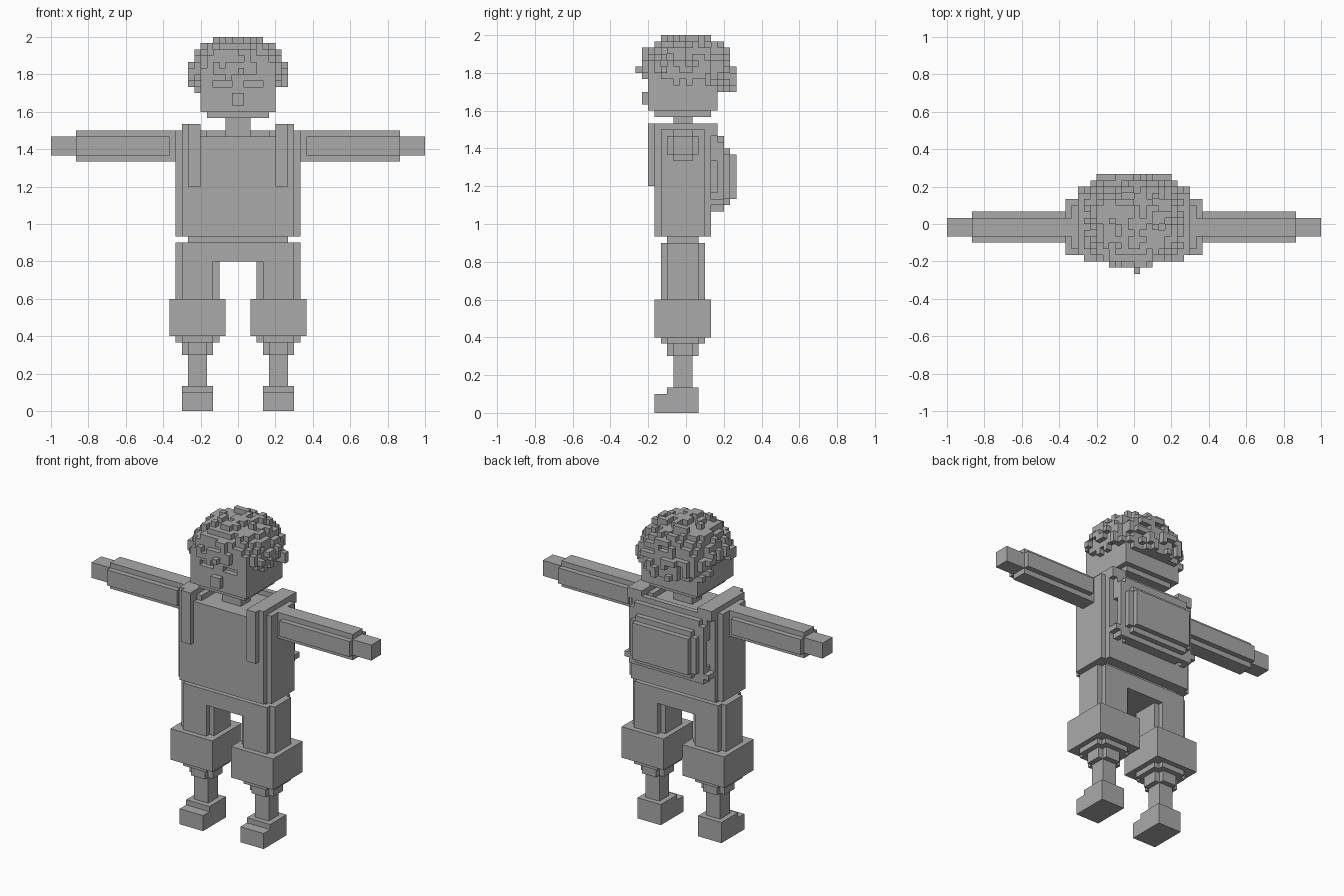
import bpy, bmesh, random

if "Cube" in bpy.data.objects:
    bpy.data.objects.remove(bpy.data.objects["Cube"])

U = 1 / 30  # one block
skin = bpy.data.materials.new("plain grey")
skin.diffuse_color = (0.4, 0.4, 0.4, 1)
skin.use_nodes = True
skin.node_tree.nodes["Principled BSDF"].inputs["Base Color"].default_value = skin.diffuse_color


def finish(name, bm):
    bmesh.ops.recalc_face_normals(bm, faces=bm.faces)
    bmesh.ops.scale(bm, vec=(U, U, U), verts=bm.verts)
    me = bpy.data.meshes.new(name)
    bm.to_mesh(me)
    bm.free()
    me.materials.append(skin)
    ob = bpy.data.objects.new(name, me)
    bpy.context.collection.objects.link(ob)
    return ob


def prism(bm, profile, axis, lo, hi):
    """Extrude a 2D outline along x, y or z."""
    def put(a, b, c):
        return {"x": (c, a, b), "y": (a, c, b), "z": (a, b, c)}[axis]
    low = [bm.verts.new(put(a, b, lo)) for a, b in profile]
    high = [bm.verts.new(put(a, b, hi)) for a, b in profile]
    bm.faces.new(low)
    bm.faces.new(high)
    n = len(profile)
    for i in range(n):
        j = (i + 1) % n
        bm.faces.new((low[i], low[j], high[j], high[i]))


def block(name, x, y, z, notch=0, axis="z"):
    """Box, optionally with stepped corners along one axis."""
    r = {"x": x, "y": y, "z": z}
    (a0, a1), (b0, b1) = [r[k] for k in "xyz" if k != axis]
    n = notch
    if n:
        p = [(a0 + n, b0), (a1 - n, b0), (a1 - n, b0 + n), (a1, b0 + n),
             (a1, b1 - n), (a1 - n, b1 - n), (a1 - n, b1), (a0 + n, b1),
             (a0 + n, b1 - n), (a0, b1 - n), (a0, b0 + n), (a0 + n, b0 + n)]
    else:
        p = [(a0, b0), (a1, b0), (a1, b1), (a0, b1)]
    bm = bmesh.new()
    prism(bm, p, axis, *r[axis])
    return finish(name, bm)


def pair(name, x, y, z, notch=0, axis="z"):
    block("right_" + name, x, y, z, notch, axis)
    block("left_" + name, (-x[1], -x[0]), y, z, notch, axis)


# Shoes, stepped down at the toe
for side, x0 in (("right", 4), ("left", -9)):
    bm = bmesh.new()
    prism(bm, [(-5, 0), (2, 0), (2, 4), (-3, 4), (-3, 3), (-5, 3)], "x", x0, x0 + 5)
    finish(side + "_shoe", bm)

# Legs
pair("ankle", (5, 8), (-2, 1), (4, 9))
pair("lower_cuff", (4, 9), (-3, 2), (9, 11), 1)
pair("upper_cuff", (3, 10), (-4, 3), (11, 12), 1)
pair("trouser_cuff", (2, 11), (-5, 4), (12, 18))
pair("thigh", (3, 10), (-4, 3), (18, 24), 1)
block("hips", (-10, 10), (-4, 3), (24, 27), 1)
block("waist", (-8, 8), (-3, 2), (27, 28))

# Torso and shoulders
block("torso", (-10, 10), (-5, 4), (28, 44), 1)
pair("shoulder", (5, 10), (-4, 3), (44, 45))
pair("shoulder_strap", (6, 9), (-5, 5), (44, 46))
pair("front_strap", (6, 8), (-6, -5), (36, 46))
pair("back_strap", (6, 8), (4, 5), (40, 44))

# Backpack, stepped layers
for i, (hx, z0, z1) in enumerate(((7, 32, 45), (8, 32, 44), (7, 33, 42), (6, 34, 41))):
    block(f"backpack_layer_{i + 1}", (-hx, hx), (4 + i, 5 + i), (z0, z1),
          1 if i < 3 else 0, "y")
pair("backpack_buckle", (6, 9), (4, 6), (32, 35), 1, "y")

# Arms
pair("sleeve", (11, 26), (-3, 2), (40, 45), 1, "x")
pair("armhole", (10, 11), (-2, 1), (40, 45))
pair("hand", (26, 30), (-2, 1), (41, 44))

# Head
block("neck", (-2, 2), (-2, 1), (44, 47))
block("chin", (-5, 5), (-5, 4), (47, 48))
block("nose", (-1, 1), (-7, -6), (49, 51))
block("head", (-6, 6), (-5, 5), (48, 55))
# Face plate leaves two recessed eye slots
block("face_lower", (-6, 6), (-6, -5), (48, 52))
block("face_upper", (-6, 6), (-6, -5), (53, 55))
block("face_middle", (-1, 1), (-6, -5), (52, 53))
pair("temple", (4, 6), (-6, -5), (52, 53))

# Curly hair: rounded block cap with random curls
random.seed(7)


def hairline(y):
    return 54 if y < -5 else 53 if y < 3 else 51


cap = set()
for x in range(-8, 8):
    for y in range(-8, 8):
        for z in range(48, 60):
            d = (abs((x + .5) / 7) ** 2.7 + abs((y + .5) / 6.8) ** 2.7
                 + abs((z + .5 - 53.5) / 5.6) ** 2.7)
            if d < 1 and z >= hairline(y):
                cap.add((x, y, z))
steps = [(1, 0, 0), (-1, 0, 0), (0, 1, 0), (0, -1, 0), (0, 0, 1), (0, 0, -1)]
curls = set()
for p in sorted(cap):
    for s in steps:
        q = tuple(a + b for a, b in zip(p, s))
        chance = 0.16 if s[2] else 0.34
        if s[2] > 0:
            chance = 0.4
        if q[1] == -8:
            chance = 0.08
        if q not in cap and random.random() < chance:
            curls.add(q)
hair = cap | curls
hair |= {(x, y, 59) for x in (-1, 0, 1) for y in (-1, 0)}
# Keep the eyes clear
hair = {p for p in hair if not (p[1] < -5 and p[2] < 53)}

bm = bmesh.new()
corners = {}


def corner(p):
    if p not in corners:
        corners[p] = bm.verts.new(p)
    return corners[p]


for p in sorted(hair):
    for s in steps:
        if tuple(a + b for a, b in zip(p, s)) in hair:
            continue
        k = [abs(v) for v in s].index(1)
        i, j = (k + 1) % 3, (k + 2) % 3
        quad = []
        for di, dj in ((0, 0), (1, 0), (1, 1), (0, 1)):
            c = list(p)
            c[k] += s[k] > 0
            c[i] += di
            c[j] += dj
            quad.append(corner(tuple(c)))
        bm.faces.new(quad if s[k] > 0 else quad[::-1])
bmesh.ops.dissolve_limit(bm, angle_limit=0.01, verts=bm.verts, edges=bm.edges)
finish("hair", bm)
